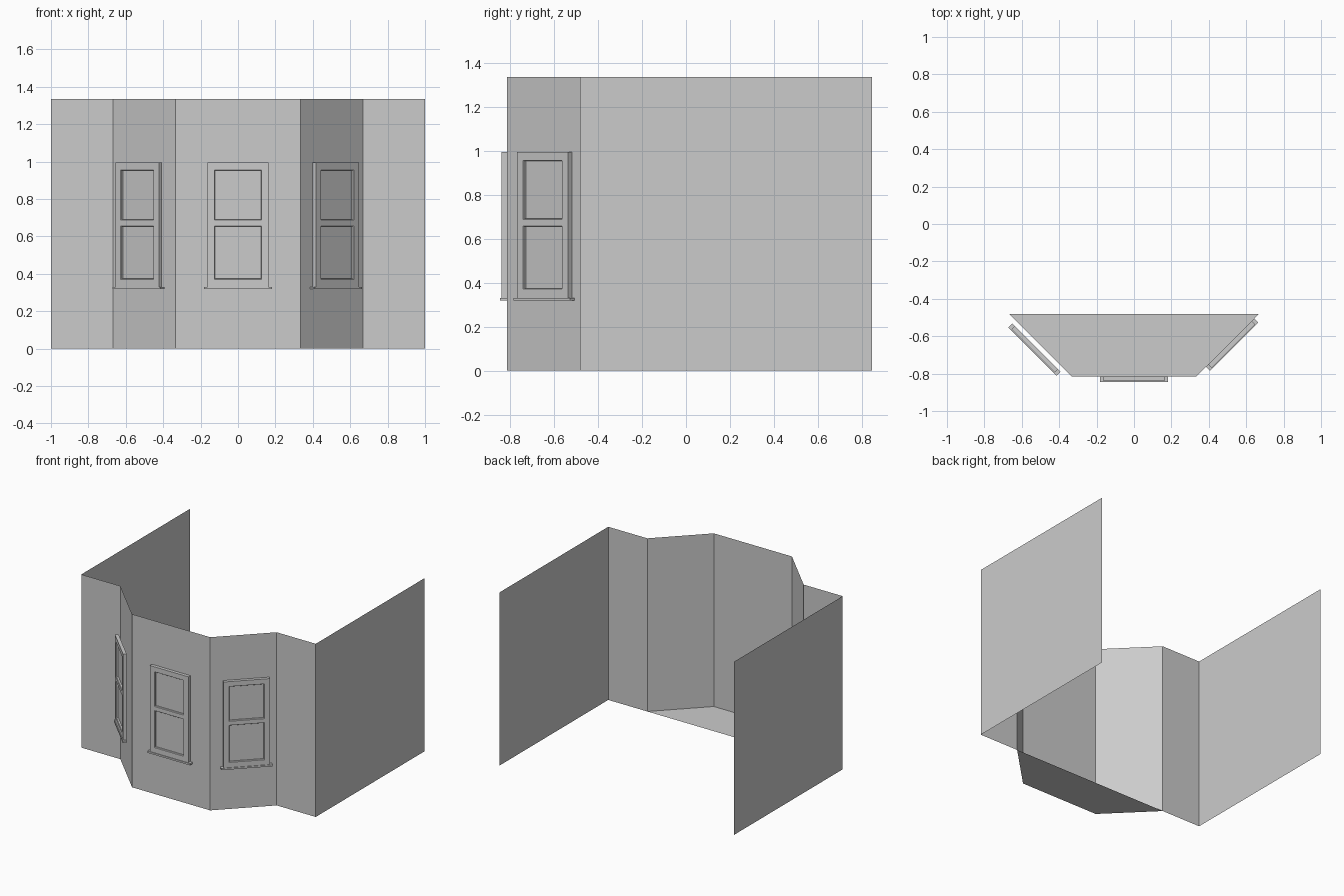
import bpy, bmesh
from math import radians
from mathutils import Vector

if "Cube" in bpy.data.objects:
    bpy.data.objects.remove(bpy.data.objects["Cube"])

H = 1.335
WALL_Y, BAY_Y, BACK_Y = -0.481, -0.815, 0.845


def finish(bm, name, loc=(0, 0, 0), rot=0):
    mesh = bpy.data.meshes.new(name)
    bm.to_mesh(mesh)
    bm.free()
    ob = bpy.data.objects.new(name, mesh)
    ob.location = loc
    ob.rotation_euler.z = radians(rot)
    bpy.context.collection.objects.link(ob)
    return ob


# Thin wall sheet following the plan, with the three-sided bay
half = [(0.333, BAY_Y), (0.667, WALL_Y), (1, WALL_Y), (1, BACK_Y)]
plan = [(-x, y) for x, y in reversed(half)] + half
bm = bmesh.new()
low = [bm.verts.new((x, y, 0)) for x, y in plan]
high = [bm.verts.new((x, y, H)) for x, y in plan]
for i in range(len(plan) - 1):
    bm.faces.new((low[i], low[i + 1], high[i + 1], high[i]))
finish(bm, "walls")

# Floor of the bay only
bm = bmesh.new()
bm.faces.new([bm.verts.new((x, y, 0)) for x, y in plan[2:6]])
finish(bm, "bay_floor")


def window_frame(name, loc, rot):
    xs = [-0.164, -0.125, 0.125, 0.164]
    zs = [0.325, 0.371, 0.657, 0.688, 0.956, 0.994]
    front = -0.025
    bm = bmesh.new()
    v = [[bm.verts.new((x, front, z)) for x in xs] for z in zs]
    panes = []
    for j in range(5):
        for i in range(3):
            f = bm.faces.new((v[j][i], v[j][i + 1], v[j + 1][i + 1], v[j + 1][i]))
            if i == 1 and j in (1, 3):
                panes.append(f)
    # outer edge of the frame runs back to the wall
    rim = [e for e in bm.edges if e.is_boundary]
    ext = bmesh.ops.extrude_edge_only(bm, edges=rim)
    for g in ext["geom"]:
        if isinstance(g, bmesh.types.BMVert):
            g.co.y = 0
    # narrow bead, then recessed panes
    bmesh.ops.inset_individual(bm, faces=panes, thickness=0.004, depth=-0.004)
    deep = bmesh.ops.extrude_discrete_faces(bm, faces=panes)["faces"]
    for f in deep:
        bmesh.ops.translate(bm, verts=f.verts, vec=Vector((0, 0.012, 0)))
    bmesh.ops.recalc_face_normals(bm, faces=bm.faces)
    return finish(bm, name, loc, rot)


def window_sill(name, loc, rot):
    bm = bmesh.new()
    bmesh.ops.create_cube(bm, size=1)
    bmesh.ops.scale(bm, vec=(0.364, 0.030, 0.013), verts=bm.verts)
    bmesh.ops.translate(bm, vec=(0, -0.015, 0.3245), verts=bm.verts)
    return finish(bm, name, loc, rot)


# One window per bay side; the left one stands slightly off its wall
for side, loc, rot in (("centre", (0, BAY_Y, 0), 0),
                       ("right", (0.514, -0.635, 0), 45),
                       ("left", (-0.522, -0.661, 0), -45)):
    window_frame(side + "_window_frame", loc, rot)
    window_sill(side + "_window_sill", loc, rot)
